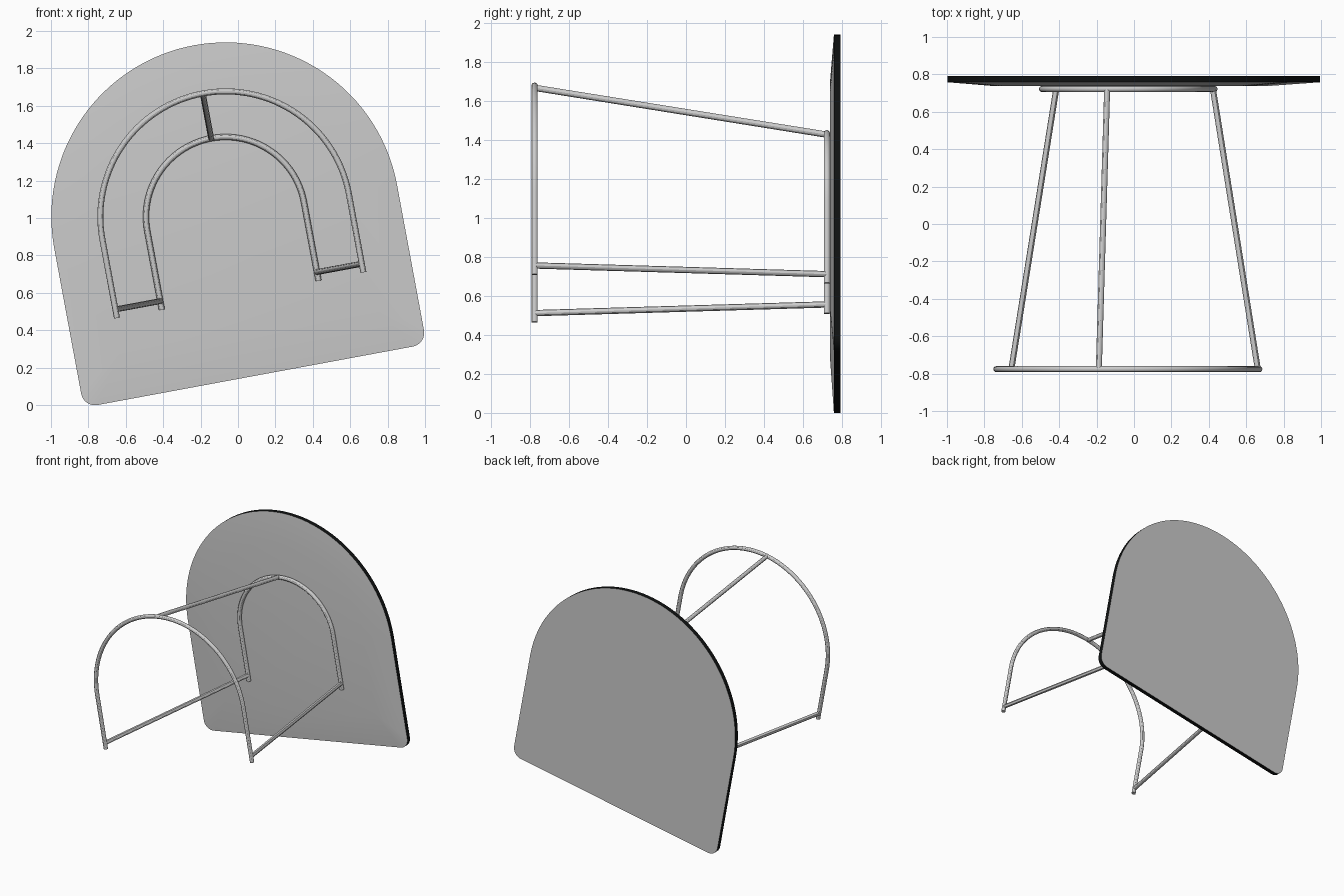
import bpy, bmesh
from math import sin, cos, pi, radians

if "Cube" in bpy.data.objects:
    bpy.data.objects.remove(bpy.data.objects["Cube"])

TILT = radians(10.5)
CX, CZ = -0.066, 1.007      # centre of all the arches


def P(u, v, y):
    """Tilted local (u, v) to world, at depth y."""
    return (CX + u * cos(TILT) - v * sin(TILT), y, CZ + u * sin(TILT) + v * cos(TILT))


def arc(cu, cv, r, a0, a1, n):
    return [(cu + r * cos(a0 + (a1 - a0) * i / n), cv + r * sin(a0 + (a1 - a0) * i / n))
            for i in range(n + 1)]


def outline(r, bottom, c):
    """D shape: half circle on top, rounded bottom corners."""
    return (arc(0, 0, r, 0, pi, 64)
            + arc(-r + c, bottom + c, c, pi, 1.5 * pi, 8)
            + arc(r - c, bottom + c, c, 1.5 * pi, 2 * pi, 8))


def smooth(ob):
    bpy.ops.object.select_all(action='DESELECT')
    ob.select_set(True)
    bpy.context.view_layer.objects.active = ob
    bpy.ops.object.shade_smooth_by_angle(angle=radians(30))


def tube(name, pts, r=0.016):
    cu = bpy.data.curves.new(name, 'CURVE')
    cu.dimensions = '3D'
    cu.bevel_depth = r
    cu.bevel_resolution = 4
    cu.use_fill_caps = True
    sp = cu.splines.new('POLY')
    sp.points.add(len(pts) - 1)
    for p, co in zip(sp.points, pts):
        p.co = (*co, 1)
    ob = bpy.data.objects.new(name, cu)
    bpy.context.collection.objects.link(ob)
    bpy.ops.object.select_all(action='DESELECT')
    ob.select_set(True)
    bpy.context.view_layer.objects.active = ob
    bpy.ops.object.convert(target='MESH')
    smooth(bpy.context.object)


# Table top: flat face, dark rim, shallow chamfer on the underside
black = bpy.data.materials.new("dark_rim")
black.diffuse_color = (0.005, 0.006, 0.006, 1)
black.use_nodes = True
black.node_tree.nodes["Principled BSDF"].inputs["Base Color"].default_value = black.diffuse_color
grey = bpy.data.materials.new("plain_grey")
bm = bmesh.new()
rings = []
for y, args in ((0.792, (0.932, -0.865, 0.075)),
                (0.758, (0.932, -0.865, 0.075)),
                (0.738, (0.69, -0.61, 0.0))):
    rings.append([bm.verts.new(P(u, v, y)) for u, v in outline(*args)])
bm.faces.new(rings[0])
bm.faces.new(rings[2])
n = len(rings[0])
for k in range(2):
    for i in range(n):
        j = (i + 1) % n
        f = bm.faces.new((rings[k][i], rings[k][j], rings[k + 1][j], rings[k + 1][i]))
        f.material_index = 1 - k
bmesh.ops.remove_doubles(bm, verts=bm.verts[:], dist=1e-5)
bmesh.ops.recalc_face_normals(bm, faces=bm.faces[:])
# keep the underside chamfer crease crisp
me = bpy.data.meshes.new("table_top")
bm.to_mesh(me)
bm.free()
me.materials.append(grey)
me.materials.append(black)
grey.diffuse_color = (0.8, 0.8, 0.8, 1)
grey.use_nodes = True
grey.node_tree.nodes["Principled BSDF"].inputs["Base Color"].default_value = grey.diffuse_color
top = bpy.data.objects.new("table_top", me)
bpy.context.collection.objects.link(top)
smooth(top)

# Arched tubes: large one on the floor side, small one under the top
BIG, SMALL, YF, YT, END = 0.67, 0.426, -0.776, 0.722, -0.427
for name, r, y in (("floor_arch", BIG, YF), ("top_arch", SMALL, YT)):
    path = [(r, END)] + arc(0, 0, r, 0, pi, 64) + [(-r, END)]
    tube(name, [P(u, v, y) for u, v in path])

# Three splayed legs joining the arches
LV = -0.38
tube("front_leg", [P(0, BIG, YF), P(0, SMALL, YT)])
for side, s in (("left", -1), ("right", 1)):
    tube(side + "_leg", [P(s * BIG, LV, YF), P(s * SMALL, LV, YT)])
